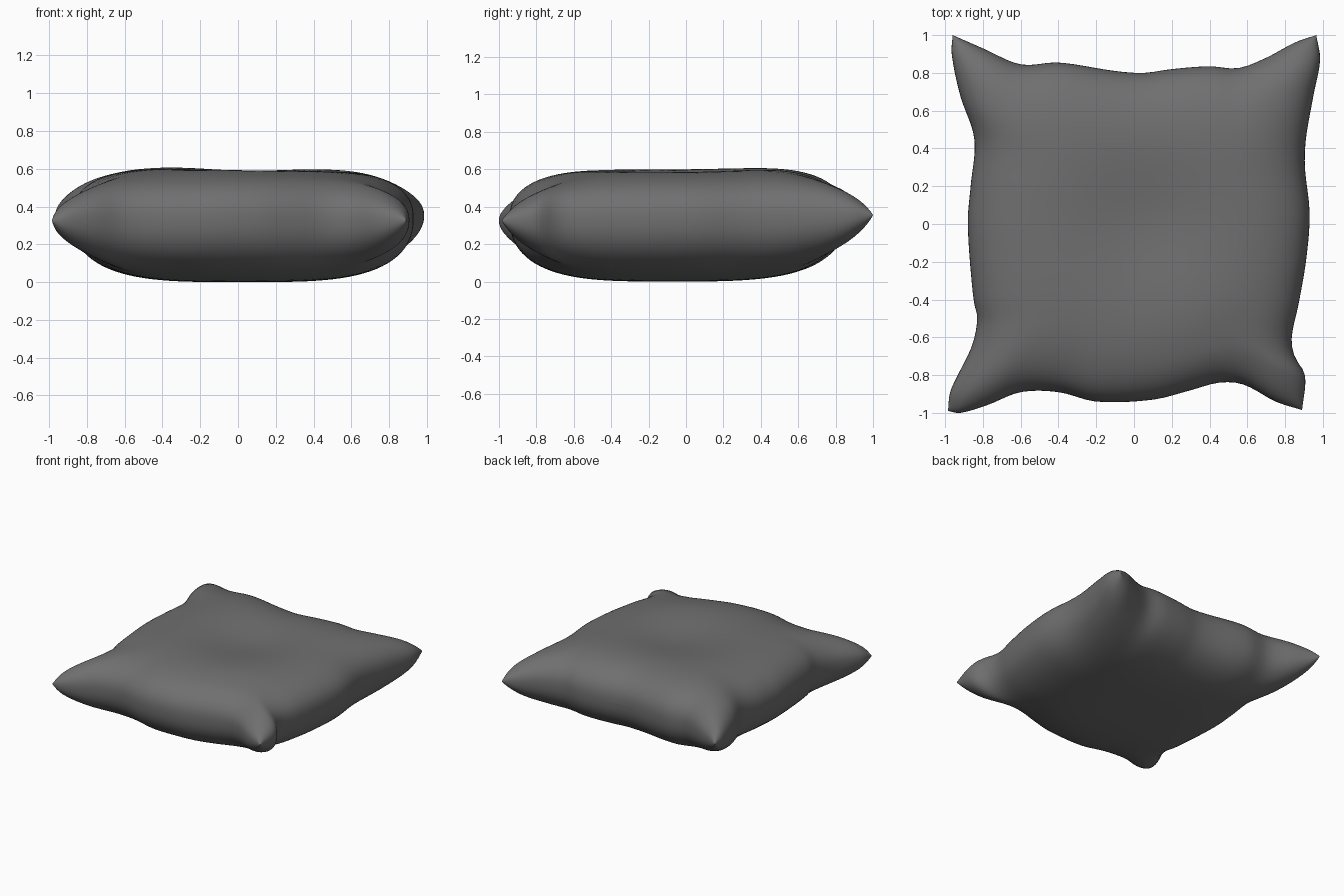
import bpy, bmesh, math
from mathutils import Vector

if "Cube" in bpy.data.objects:
    bpy.data.objects.remove(bpy.data.objects["Cube"])

N = 56        # grid cells per side
SEAM = 0.34   # height of the seam

# Seam outline seen from above; each side runs in increasing x or y
front = [(-.985, -.99), (-.92, -1.0), (-.78, -.96), (-.6, -.89), (-.4, -.89), (-.2, -.94), (.1, -.93),
         (.3, -.88), (.45, -.84), (.58, -.85), (.75, -.94), (.89, -.985)]
back = [(-.96, 1.0), (-.8, .93), (-.6, .845), (-.4, .855), (-.1, .81), (.05, .80),
        (.2, .82), (.4, .835), (.55, .825), (.7, .88), (.85, .96), (.965, 1.0)]
left = [(-.985, -.99), (-.97, -.88), (-.86, -.65), (-.83, -.5), (-.85, -.4), (-.88, 0),
        (-.865, .2), (-.845, .45), (-.92, .68), (-.965, .9), (-.96, 1.0)]
right = [(.89, -.985), (.905, -.8), (.85, -.7), (.835, -.6), (.87, -.43), (.91, -.2),
         (.93, .05), (.905, .3), (.91, .45), (.95, .68), (.985, .87), (.965, 1.0)]


def along(pts, axis, t):
    """Smooth point on a side at t in 0..1, measured along the given axis."""
    c = pts[0][axis] + t * (pts[-1][axis] - pts[0][axis])
    n = len(pts)
    k = 0
    while k < n - 2 and c > pts[k + 1][axis]:
        k += 1

    def slope(i):
        a, b = pts[max(i - 1, 0)], pts[min(i + 1, n - 1)]
        return (b[1 - axis] - a[1 - axis]) / (b[axis] - a[axis])

    p, q = pts[k], pts[k + 1]
    h = q[axis] - p[axis]
    s = (c - p[axis]) / h
    o = ((2*s**3 - 3*s**2 + 1) * p[1 - axis] + (s**3 - 2*s*s + s) * h * slope(k)
         + (3*s*s - 2*s**3) * q[1 - axis] + (s**3 - s*s) * h * slope(k + 1))
    return Vector((c, o)) if axis == 0 else Vector((o, c))


def plan(u, v):
    """Blend the four sides into a filled patch; u, v in -1..1."""
    s, t = (u + 1) / 2, (v + 1) / 2
    bl, br, tl, tr = (Vector(p) for p in (front[0], front[-1], back[0], back[-1]))
    return ((1 - t) * along(front, 0, s) + t * along(back, 0, s)
            + (1 - s) * along(left, 1, t) + s * along(right, 1, t)
            - ((1-s)*(1-t)*bl + s*(1-t)*br + (1-s)*t*tl + s*t*tr))


def puff(u, power):
    return max(0.0, 1 - abs(u) ** power) ** 0.43


def height(u, v, p, side):
    seam = SEAM + 0.015 * v * abs(u * v)
    if side < 0:
        return seam - SEAM * puff(u, 3.6) * puff(v, 3.6)
    dent = 0.05 * math.exp(-((p.x - .08) ** 2 + (p.y - .02) ** 2) / 0.13)
    top = 0.27 + 0.012 * p.y - 0.008 * p.x
    return seam + top * puff(u, 4.2) * puff(v, 4.2) - dent


# Pillow: top and bottom sheets sewn together at the seam
bm = bmesh.new()
steps = [math.sin((i / N - 0.5) * math.pi) for i in range(N + 1)]
for side in (1, -1):
    grid = []
    for u in steps:
        row = []
        for v in steps:
            p = plan(u, v)
            row.append(bm.verts.new((p.x, p.y, height(u, v, p, side))))
        grid.append(row)
    for i in range(N):
        for j in range(N):
            f = [grid[i][j], grid[i+1][j], grid[i+1][j+1], grid[i][j+1]]
            bm.faces.new(f if side > 0 else f[::-1])
rim = [v for v in bm.verts]
bmesh.ops.remove_doubles(bm, verts=rim, dist=0.0004)
bmesh.ops.recalc_face_normals(bm, faces=bm.faces)
for f in bm.faces:
    f.smooth = True

mesh = bpy.data.meshes.new("pillow")
bm.to_mesh(mesh)
bm.free()
pillow = bpy.data.objects.new("pillow", mesh)
bpy.context.collection.objects.link(pillow)

# Dark grey cloth
cloth = bpy.data.materials.new("dark grey cloth")
cloth.diffuse_color = (0.16, 0.16, 0.16, 1)
cloth.use_nodes = True
cloth.node_tree.nodes["Principled BSDF"].inputs["Base Color"].default_value = cloth.diffuse_color
mesh.materials.append(cloth)
